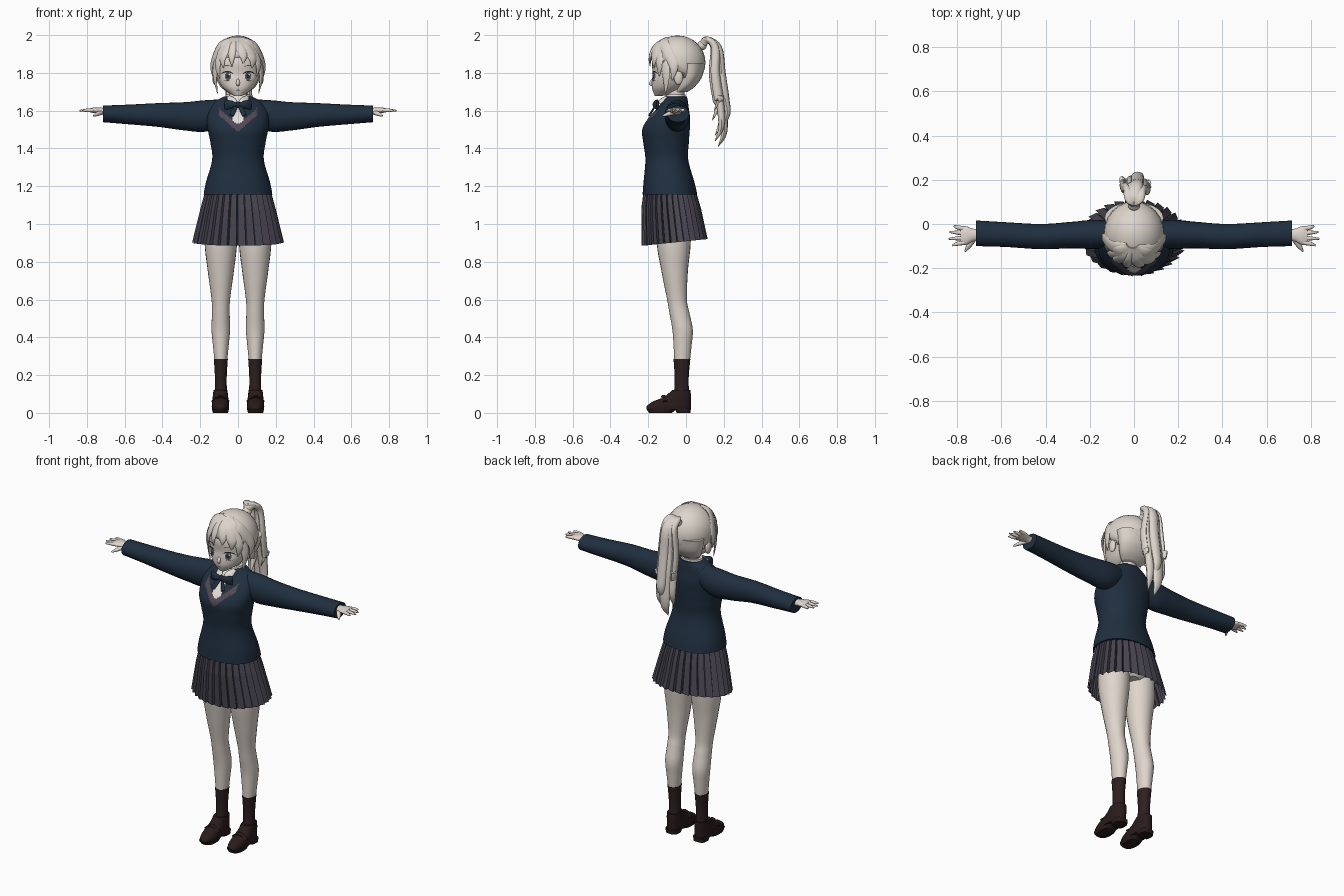
import bpy, bmesh
from math import sin, cos, pi, sqrt, radians, copysign
from mathutils import Vector
from mathutils.bvhtree import BVHTree

cube = bpy.data.objects.get("Cube")
if cube:
    bpy.data.objects.remove(cube)

X, Y, Z = Vector((1, 0, 0)), Vector((0, 1, 0)), Vector((0, 0, 1))
SIDES = (("left", 1), ("right", -1))


def material(name, r, g, b):
    m = bpy.data.materials.new(name)
    m.use_nodes = True
    m.diffuse_color = (r, g, b, 1)
    m.node_tree.nodes["Principled BSDF"].inputs["Base Color"].default_value = (r, g, b, 1)
    return m


SKIN = material("pale skin", .74, .67, .61)
HAIR = material("pale hair", .72, .66, .60)
SHIRT = material("white shirt", .78, .74, .70)
NAVY = material("navy knit", .014, .028, .05)
GREY = material("grey pleats", .066, .06, .082)
TRIM = material("dull purple trim", .085, .065, .09)
SOCK = material("dark brown sock", .026, .014, .015)
SHOE = material("brown leather", .022, .011, .011)
EYE = material("grey iris", .09, .095, .12)
LASH = material("dark lash", .02, .018, .02)


def finish(name, bm, mat, angle=40):
    bmesh.ops.recalc_face_normals(bm, faces=bm.faces[:])
    me = bpy.data.meshes.new(name)
    bm.to_mesh(me)
    bm.free()
    me.materials.append(mat)
    if angle:
        me.shade_smooth()
        me.set_sharp_from_angle(angle=radians(angle))
    ob = bpy.data.objects.new(name, me)
    bpy.context.collection.objects.link(ob)
    return ob


def spline(keys, steps):
    """Catmull-Rom through tuples of any length."""
    out = []
    for i in range(len(keys) - 1):
        a, b, c, d = (keys[max(0, min(len(keys) - 1, i + k))] for k in (-1, 0, 1, 2))
        for s in range(steps):
            t = s / steps
            out.append([q + .5 * t * (r - p + t * (2 * p - 5 * q + 4 * r - o + t * (3 * (q - r) + o - p)))
                        for p, q, r, o in zip(a, b, c, d)])
    return out + [list(keys[-1])]


def tube(name, keys, mat, thick=Y, axis=None, segs=24, steps=5, power=2):
    """Loft through (x, y, z, half width, half thickness)."""
    rows = spline(keys, steps)
    pts = [Vector(r[:3]) for r in rows]
    bm = bmesh.new()
    rings = []
    for i, (p, row) in enumerate(zip(pts, rows)):
        t = axis or (pts[min(i + 1, len(pts) - 1)] - pts[max(i - 1, 0)]).normalized()
        u = t.cross(thick(p) if callable(thick) else thick).normalized()
        v = u.cross(t)
        ring = []
        for k in range(segs):
            c, s = cos(2 * pi * k / segs), sin(2 * pi * k / segs)
            c, s = (copysign(abs(w) ** (2 / power), w) for w in (c, s))
            ring.append(bm.verts.new(p + u * c * max(row[3], .001) + v * s * max(row[4], .001)))
        rings.append(ring)
    for a, b in zip(rings, rings[1:]):
        for k in range(segs):
            j = (k + 1) % segs
            bm.faces.new((a[k], a[j], b[j], b[k]))
    bm.faces.new(rings[0])
    bm.faces.new(rings[-1])
    return finish(name, bm, mat)


def body(name, keys, mat, x=0, **kw):
    """Upright loft through (z, front y, back y, half width)."""
    return tube(name, [(x, (f + b) / 2, z, w, (b - f) / 2) for z, f, b, w in keys], mat, axis=Z, **kw)


def ball(name, pos, size, mat):
    bm = bmesh.new()
    bmesh.ops.create_uvsphere(bm, u_segments=24, v_segments=16, radius=1)
    for v in bm.verts:
        v.co = Vector(pos) + Vector(a * b for a, b in zip(v.co, size))
    return finish(name, bm, mat)


# Sweater with coloured neckline
sweater = body("sweater", [(1.155, -.23, .06, .182), (1.22, -.225, .045, .17), (1.34, -.215, .012, .137),
                           (1.43, -.226, .015, .146), (1.5, -.232, .02, .16), (1.56, -.2, .022, .165),
                           (1.61, -.155, .015, .155), (1.65, -.125, .01, .12), (1.675, -.11, .005, .075)],
               NAVY, segs=128, steps=8, power=2.2)
sweater.data.materials.append(TRIM)
sweater.data.materials.append(SHIRT)
for f in sweater.data.polygons:
    x, y, z = f.center
    h = z - 1.485 - .9 * abs(x)
    if y < -.1 and 0 < h < .04 and abs(x) < .1:
        f.material_index = 1
    elif y < -.1 and h > .04 and abs(x) < .03:
        f.material_index = 2

# Shirt collar, neck and bow
body("neck", [(1.6, -.1, -.005, .055), (1.66, -.1, -.01, .048), (1.75, -.1, 0, .05)], SKIN)
body("shirt_collar", [(1.64, -.115, .002, .075), (1.685, -.107, -.003, .064)], SHIRT)
ball("bow_knot", (0, -.16, 1.632), (.015, .014, .017), NAVY)
for side, s in SIDES:
    tube(side + "_collar_flap", [(s * .05, -.1, 1.672, .01, .006), (s * .03, -.14, 1.645, .024, .006),
                                 (s * .035, -.155, 1.62, .003, .004)], SHIRT)
    tube(side + "_bow_wing", [(0, -.16, 1.632, .008, .012), (s * .04, -.162, 1.632, .022, .014),
                              (s * .068, -.15, 1.632, .028, .008)], NAVY)
    tube(side + "_bow_tail", [(s * .005, -.162, 1.63, .007, .004), (s * .022, -.178, 1.6, .012, .004),
                              (s * .034, -.195, 1.575, .012, .004)], NAVY)

# Pleated skirt
bm = bmesh.new()
rows = []
for z, lift, front, back, w in ((1.19, 0, -.215, .04, .16), (1.08, .005, -.228, .07, .188),
                                (.885, .035, -.225, .105, .23)):
    row, n = [], 30
    for i in range(n):
        for part, r in ((0, 1), (.82, 1.06), (.9, .95)):
            a = 2 * pi * (i + part) / n
            y = (front + back) / 2 - r * cos(a) * (back - front) / 2
            row.append(bm.verts.new((r * w * sin(a), y, z + lift * (1 - cos(a)) / 2)))
    rows.append(row)
for a, b in zip(rows, rows[1:]):
    for k in range(len(a)):
        j = (k + 1) % len(a)
        bm.faces.new((a[k], a[j], b[j], b[k]))
finish("pleated_skirt", bm, GREY, 0)
body("hips", [(.96, -.12, .02, .06), (1.0, -.16, .035, .14), (1.1, -.18, .03, .15)], SKIN)

# Arms, hands, legs and feet
for side, s in SIDES:
    tube(side + "_sleeve", [(s * .06, -.05, 1.6, .05, .06), (s * .165, -.047, 1.573, .066, .083),
                            (s * .28, -.05, 1.57, .06, .075), (s * .42, -.057, 1.577, .057, .063),
                            (s * .58, -.048, 1.58, .056, .052), (s * .715, -.042, 1.583, .058, .044)],
         NAVY, thick=Z, axis=X)
    tube(side + "_palm", [(s * .68, -.048, 1.59, .028, .022), (s * .725, -.05, 1.598, .028, .018),
                          (s * .76, -.052, 1.602, .042, .015), (s * .785, -.052, 1.602, .038, .01)],
         SKIN, thick=Z, axis=X)
    for finger, y, drift, tip in (("index", -.083, -.014, .822), ("middle", -.063, -.004, .84),
                                  ("ring", -.042, .006, .835), ("little", -.022, .014, .815)):
        tube(f"{side}_{finger}_finger", [(s * .765, y, 1.602, .011, .01), (s * .8, y + drift / 2, 1.602, .009, .009),
                                         (s * tip, y + drift, 1.6, .004, .004)], SKIN, thick=Z, segs=10)
    tube(side + "_thumb", [(s * .72, -.06, 1.592, .013, .013), (s * .745, -.095, 1.582, .012, .011),
                           (s * .765, -.124, 1.572, .004, .004)], SKIN, thick=Z, segs=10)
    body(side + "_leg", [(1.08, -.155, .025, .085), (.9, -.155, .025, .086), (.75, -.13, .01, .069),
                         (.6, -.1, .005, .049), (.53, -.088, .018, .047), (.44, -.072, .036, .049),
                         (.36, -.066, .03, .042), (.27, -.062, .02, .033)], SKIN, x=s * .091)
    body(side + "_sock", [(.285, -.066, .023, .037), (.18, -.06, .014, .031), (.08, -.065, .018, .034)],
         SOCK, x=s * .091)
    body(side + "_shoe", [(.018, -.208, .024, .044), (.035, -.208, .026, .046), (.06, -.175, .026, .044),
                          (.085, -.115, .026, .041), (.12, -.075, .024, .037)], SHOE, x=s * .093, power=2.4)
    body(side + "_sole", [(0, -.195, -.075, .04), (.02, -.21, -.05, .045)], SHOE, x=s * .093, power=2.6)
    body(side + "_heel", [(0, -.05, .024, .038), (.025, -.06, .026, .042)], SHOE, x=s * .093, power=3)
    tube(side + "_shoe_strap", [(s * .093 - .044, -.11, .06, .014, .006), (s * .093, -.118, .088, .014, .007),
                                (s * .093 + .044, -.11, .06, .014, .006)], SHOE, thick=Z, segs=8)

# Head and face
head = body("head", [(1.677, -.165, -.13, .018), (1.69, -.17, -.08, .042), (1.72, -.18, -.02, .08),
                     (1.76, -.18, .02, .105), (1.8, -.176, .06, .119), (1.86, -.18, .08, .122),
                     (1.92, -.155, .07, .1), (1.96, -.1, .03, .06)], SKIN, segs=48, power=2.2)
tube("nose", [(0, -.17, 1.772, .005, .004), (0, -.187, 1.745, .01, .009), (0, -.176, 1.732, .005, .004)], SKIN)
surface = BVHTree.FromPolygons([v.co for v in head.data.vertices], [p.vertices[:] for p in head.data.polygons])


def decal(name, x, z, w, h, mat, lift, bend=0):
    """Elliptical plate laid on the face, optionally arched."""
    bm = bmesh.new()
    rings = []
    for i in range(1, 6):
        ring = []
        for k in range(20):
            c, d = cos(pi * k / 10) * i / 5, sin(pi * k / 10) * i / 5
            px, pz = x + w * c, z + h * d - bend * c * c
            hit = surface.ray_cast(Vector((px, -1, pz)), Y)[0]
            ring.append(bm.verts.new((px, (hit.y if hit else -.15) - lift, pz)))
        if rings:
            for k in range(20):
                j = (k + 1) % 20
                bm.faces.new((rings[-1][k], rings[-1][j], ring[j], ring[k]))
        else:
            bm.faces.new(ring)
        rings.append(ring)
    finish(name, bm, mat)


for side, s in SIDES:
    decal(side + "_eye_white", s * .056, 1.782, .028, .022, SHIRT, .002)
    decal(side + "_iris", s * .053, 1.782, .017, .022, EYE, .0035)
    decal(side + "_pupil", s * .053, 1.783, .008, .012, LASH, .005)
    decal(side + "_eye_glint", s * .053 + .006, 1.792, .004, .005, SHIRT, .0065)
    decal(side + "_upper_lash", s * .057, 1.807, .032, .004, LASH, .005, .012)
    decal(side + "_lower_lash", s * .058, 1.757, .016, .0015, LASH, .004, -.003)
    decal(side + "_eyebrow", s * .058, 1.84, .026, .0025, EYE, .003, .008)
    ball(side + "_ear", (s * .122, -.04, 1.775), (.014, .024, .038), SKIN)
decal("mouth", 0, 1.709, .012, .002, EYE, .003)

# Hair cap, open around the face
CENTRE, RAD = Vector((0, -.045, 1.855)), Vector((.137, .148, .143))
cap = ball("hair_cap", CENTRE, RAD, HAIR)
bm = bmesh.new()
bm.from_mesh(cap.data)
gone = [f for f in bm.faces if f.calc_center_median().z < 1.89 - .9 * max(0, f.calc_center_median().y + .13)]
bmesh.ops.delete(bm, geom=gone, context="FACES")
bm.to_mesh(cap.data)
bm.free()
cap.modifiers.new("thickness", "SOLIDIFY").thickness = .008
body("nape_hair", [(1.7, -.06, .01, .06), (1.73, -.05, .05, .095), (1.78, -.04, .085, .119),
                   (1.85, -.045, .1, .133)], HAIR)


def lock(name, ends, width, scale=1):
    """Flat strand over the scalp through (angle from front, height)."""
    keys = []
    for i, (deg, z) in enumerate(ends):
        h = max(0, z - CENTRE.z) / RAD.z
        r = scale * sqrt(max(.01, 1 - h * h)) - max(0, CENTRE.z - z) * .7
        a, wide = radians(deg), (.45, 1, .85, .08)[i]
        keys.append((RAD.x * r * sin(a), CENTRE.y - RAD.y * r * cos(a), z, width * wide, .008 * wide + .001))
    tube(name, keys, HAIR, thick=lambda p: p - CENTRE, segs=10, steps=6)


# Fringe swept from the parting, with longer locks beside the face
for i, (deg, low, width) in enumerate(((-82, 1.76, .03), (-64, 1.69, .028), (-50, 1.77, .026), (-36, 1.825, .024),
                                       (-14, 1.835, .02), (12, 1.85, .026), (34, 1.825, .03), (50, 1.78, .028),
                                       (65, 1.69, .028), (82, 1.76, .03))):
    part = -12
    lock(f"fringe_lock_{i + 1}", [(part + (deg - part) * .3, 1.985), (part + (deg - part) * .7, 1.945),
                                  (deg, low + (1.945 - low) * .45), (deg * .95, low)], width, 1.02)

# Ponytail strands and tie
ball("hair_tie", (0, .085, 1.945), (.027, .025, .025), HAIR)
for i, (x, y, tip, w) in enumerate(((0, .185, 1.41, .036), (-.035, .17, 1.47, .026), (.038, .17, 1.44, .028),
                                    (.015, .2, 1.5, .03), (-.015, .155, 1.55, .026), (.06, .165, 1.6, .014),
                                    (-.05, .18, 1.62, .014))):
    tube(f"ponytail_strand_{i + 1}", [(0, .075, 1.94, .016, .014), (x * .4, .115, 1.975, .024, .016),
                                      (x * .7, y * .5 + .072, 1.93, w, .02), (x, y - .012, 1.8, w, .022),
                                      (x, y + .008, 1.66, w, .022), (x * 1.1, y + .018, tip + .08, w * .8, .016),
                                      (x * .8, y - .015, tip, .002, .002)], HAIR,
         thick=Vector((0, .8, .6)) if i > 99 else (lambda p: Vector((0, 1, max(0, p.z - 1.9) * 12))), segs=12)
